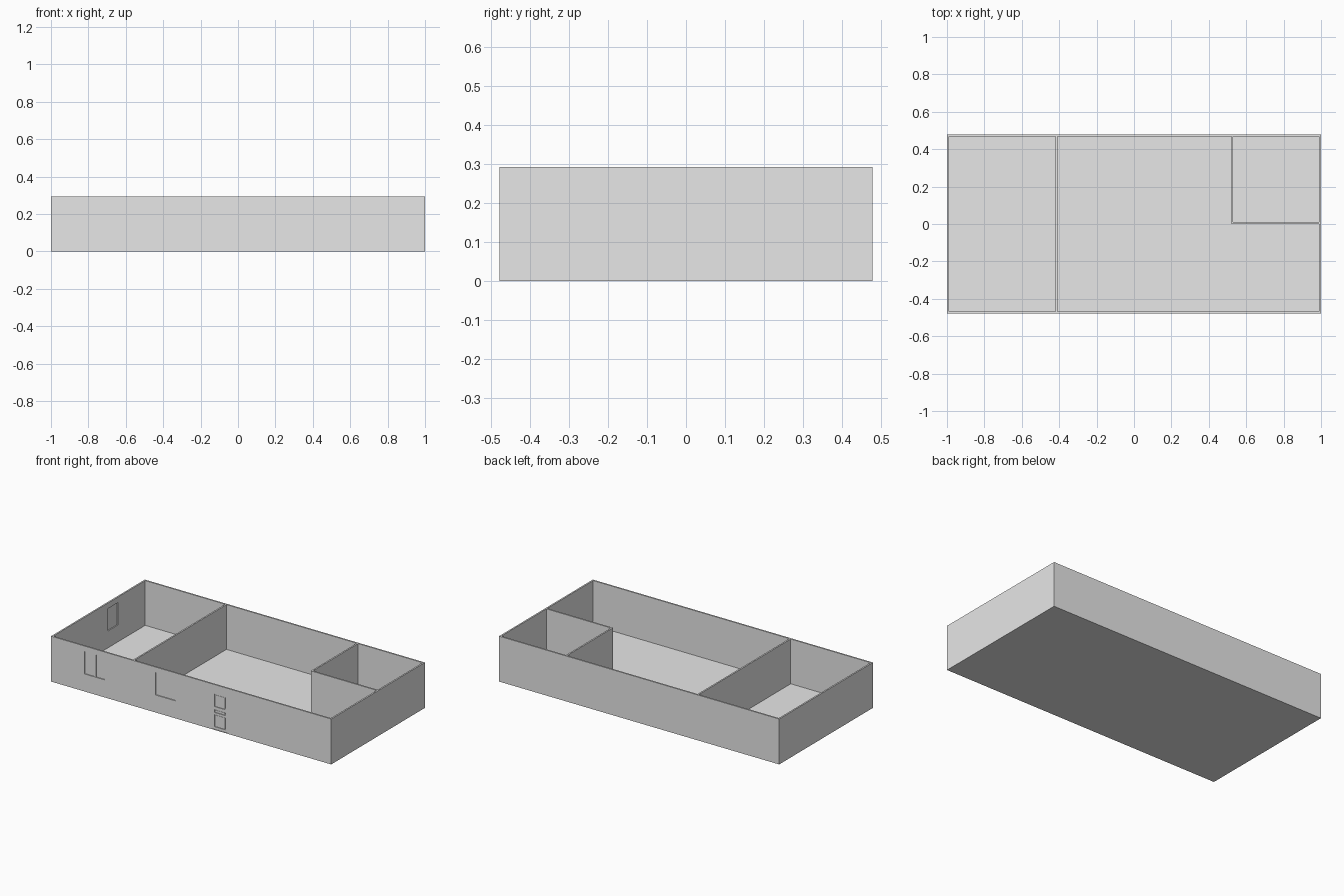
import bpy

cube = bpy.data.objects.get("Cube")
if cube:
    bpy.data.objects.remove(cube, do_unlink=True)

plaster = bpy.data.materials.new("light grey")
plaster.use_nodes = True
grey = (0.8, 0.8, 0.8, 1)
plaster.diffuse_color = grey
plaster.node_tree.nodes["Principled BSDF"].inputs["Base Color"].default_value = grey

X, Y, H, T = 1.0, 0.478, 0.293, 0.01   # half length, half width, height, wall thickness
FLOOR = 0.004


def box(name, xs, ys, zs):
    """Box spanning three (low, high) ranges."""
    verts = [(x, y, z) for x in xs for y in ys for z in zs]
    faces = [(0, 1, 3, 2), (4, 6, 7, 5), (0, 4, 5, 1), (2, 3, 7, 6), (0, 2, 6, 4), (1, 5, 7, 3)]
    mesh = bpy.data.meshes.new(name)
    mesh.from_pydata(verts, [], faces)
    mesh.materials.append(plaster)
    obj = bpy.data.objects.new(name, mesh)
    bpy.context.collection.objects.link(obj)
    return obj


def cut(target, xs, ys, zs):
    """Cut a box-shaped opening and drop the cutter."""
    cutter = box("cutter", xs, ys, zs)
    cutter.hide_render = True
    mod = target.modifiers.new("opening", "BOOLEAN")
    mod.operation, mod.solver, mod.object = "DIFFERENCE", "EXACT", cutter
    bpy.context.view_layer.objects.active = target
    bpy.ops.object.modifier_apply(modifier=mod.name)
    bpy.data.objects.remove(cutter, do_unlink=True)


# Floor and outer walls
box("floor", (-X + T, X - T), (-Y + T, Y - T), (0, FLOOR))
front_wall = box("front_wall", (-X, X), (-Y, -Y + T), (0, H))
box("back_wall", (-X, X), (Y - T, Y), (0, H))
left_wall = box("left_wall", (X - T, X), (-Y + T, Y - T), (0, H))
right_wall = box("right_wall", (-X, -X + T), (-Y + T, Y - T), (0, H))

# Inner walls
box("partition_wall", (-0.42, -0.41), (-Y + T, Y - T), (FLOOR, H))
box("small_room_side_wall", (0.52, 0.53), (0, Y - T), (FLOOR, H))
box("small_room_front_wall", (0.53, X - T), (0, T), (FLOOR, H))

# Front windows: set-back panes, the first one with a mullion
sill, head = 0.113, 0.257
for name, x0, x1, mullion in (("double_window", -0.763, -0.62, -0.685),
                              ("single_window", -0.255, -0.11, None)):
    cut(front_wall, (x0, x1), (-Y - T, -Y + 2 * T), (sill, head))
    box(name + "_pane", (x0, x1), (-Y + 0.006, -Y + T), (sill, head))
    if mullion:
        box(name + "_mullion", (mullion - 0.004, mullion + 0.004),
            (-Y + 0.001, -Y + 0.006), (sill, head))

# Side window, set back from the inside
cut(right_wall, (-X - T, -X + 2 * T), (0.09, 0.19), (sill, head))
box("side_window_pane", (-X, -X + 0.004), (0.09, 0.19), (sill, head))

# Door: leaf with stiles and rails around three sunken panels
d0, d1, top = 0.153, 0.257, 0.242
cut(front_wall, (d0, d1), (-Y - T, -Y + 2 * T), (FLOOR, top))
box("door_leaf", (d0, d1), (-Y + 0.006, -Y + T), (FLOOR, top))
face = (-Y + 0.002, -Y + 0.006)
p0, p1 = 0.165, 0.245
for side, xs in (("left", (p1, d1)), ("right", (d0, p0))):
    box("door_stile_" + side, xs, face, (FLOOR, top))
for name, zs in (("bottom", (FLOOR, 0.02)), ("lower", (0.1, 0.112)),
                 ("upper", (0.132, 0.15)), ("top", (0.23, top))):
    box("door_rail_" + name, (p0, p1), face, zs)
for name, zs in (("lower", (0.02, 0.1)), ("middle", (0.112, 0.132)), ("upper", (0.15, 0.23))):
    box("door_panel_" + name, (p0 + 0.005, p1 - 0.005), (-Y + 0.004, -Y + 0.006),
        (zs[0] + 0.005, zs[1] - 0.005))
